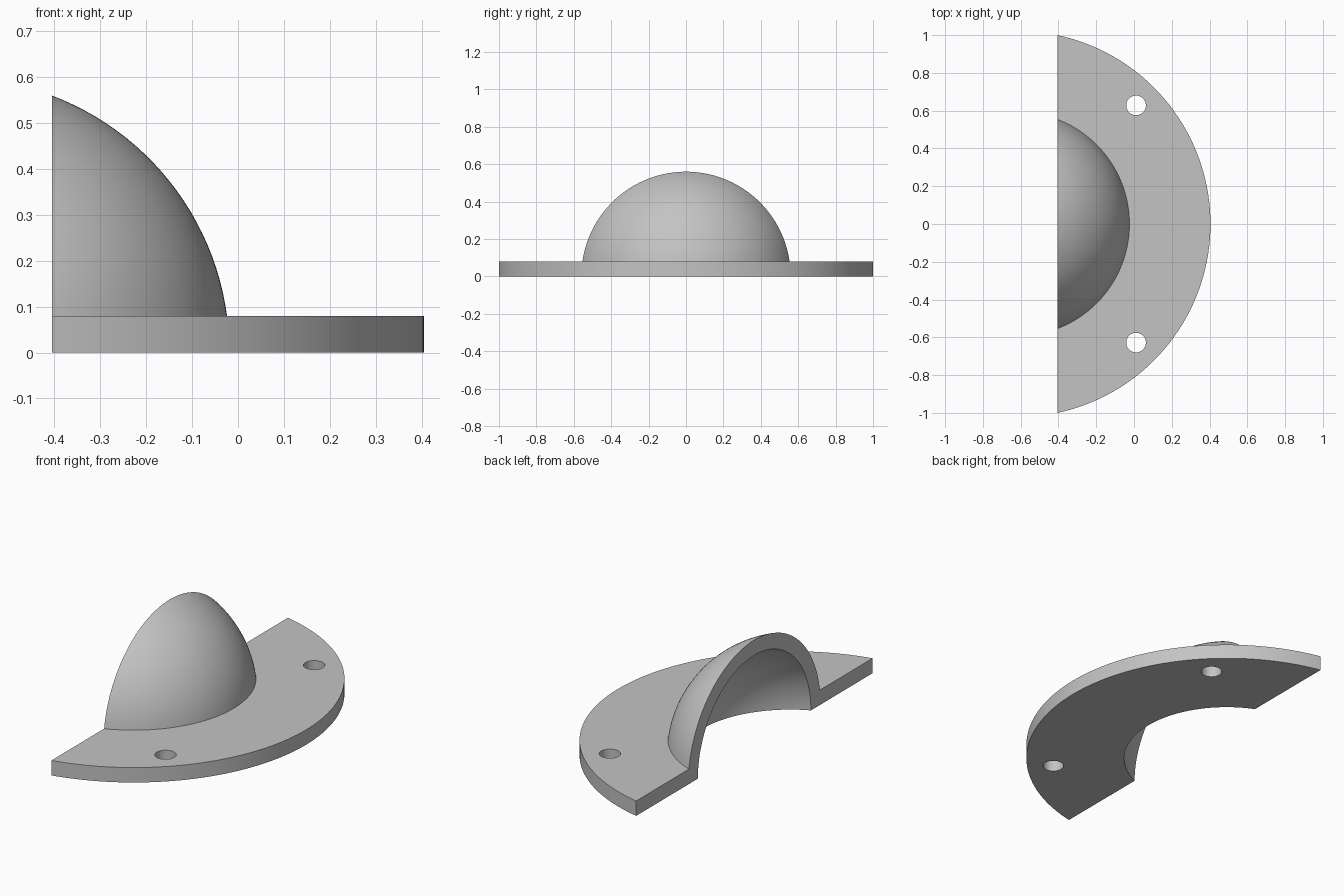
import bpy, bmesh
from math import sin, cos, pi, asin, radians
from mathutils import Vector

if "Cube" in bpy.data.objects:
    bpy.data.objects.remove(bpy.data.objects["Cube"], do_unlink=True)

CUT_X = -0.405          # flat cut plane
AXIS_X = -0.617         # axis of revolution
FLANGE_R, FLANGE_H = 1.022, 0.08
OUTER_R, INNER_R = 0.5985, 0.523
HOLE_R, HOLE_OFFSET = 0.052, 0.628
STEPS, SEGMENTS = 32, 160

grey = bpy.data.materials.new("plain grey")
grey.use_nodes = True
colour = (0.55, 0.55, 0.55, 1)
grey.diffuse_color = colour
grey.node_tree.nodes["Principled BSDF"].inputs["Base Color"].default_value = colour


def arc(radius, start, end):
    """Points on a circle in the XZ plane, angles from the horizontal."""
    angles = [start + (end - start) * i / STEPS for i in range(STEPS + 1)]
    return [Vector((radius * cos(a), 0, radius * sin(a))) for a in angles]


# Revolved profile: hollow dome on a flat round flange
profile = arc(INNER_R, pi / 2, 0)
profile += [Vector((FLANGE_R, 0, 0)), Vector((FLANGE_R, 0, FLANGE_H))]
profile += arc(OUTER_R, asin(FLANGE_H / OUTER_R), pi / 2)

bm = bmesh.new()
verts = [bm.verts.new(p) for p in profile]
edges = [bm.edges.new(pair) for pair in zip(verts, verts[1:])]
bmesh.ops.spin(bm, geom=verts + edges, cent=(0, 0, 0), axis=(0, 0, 1),
               angle=2 * pi, steps=SEGMENTS, use_merge=False)
bmesh.ops.remove_doubles(bm, verts=bm.verts, dist=1e-4)
bmesh.ops.translate(bm, verts=bm.verts, vec=(AXIS_X, 0, 0))

# Slice off the back and close the arch-shaped section
bmesh.ops.bisect_plane(bm, geom=bm.verts[:] + bm.edges[:] + bm.faces[:],
                       plane_co=(CUT_X, 0, 0), plane_no=(1, 0, 0),
                       clear_inner=True)
rim = [e for e in bm.edges if e.is_boundary]
bmesh.ops.edgeloop_fill(bm, edges=rim)
bmesh.ops.recalc_face_normals(bm, faces=bm.faces)

mesh = bpy.data.meshes.new("domed_flange")
bm.to_mesh(mesh)
bm.free()
mesh.materials.append(grey)
body = bpy.data.objects.new("domed_flange", mesh)
bpy.context.collection.objects.link(body)

# Two mounting holes
for side in (-1, 1):
    bpy.ops.mesh.primitive_cylinder_add(
        vertices=48, radius=HOLE_R, depth=0.4,
        location=(AXIS_X + HOLE_OFFSET, side * HOLE_OFFSET, 0))
    cutter = bpy.context.object
    cutter.name = "hole_cutter"
    cutter.hide_render = True
    cutter.data.materials.append(grey)
    bpy.context.view_layer.objects.active = body
    drill = body.modifiers.new("mounting_hole", 'BOOLEAN')
    drill.operation = 'DIFFERENCE'
    drill.solver = 'EXACT'
    drill.object = cutter
    bpy.ops.object.modifier_apply(modifier=drill.name)
    bpy.data.objects.remove(cutter, do_unlink=True)

# Smooth curved walls, crisp edges
bpy.ops.object.select_all(action='DESELECT')
body.select_set(True)
bpy.context.view_layer.objects.active = body
bpy.ops.object.shade_smooth_by_angle(angle=radians(30))
